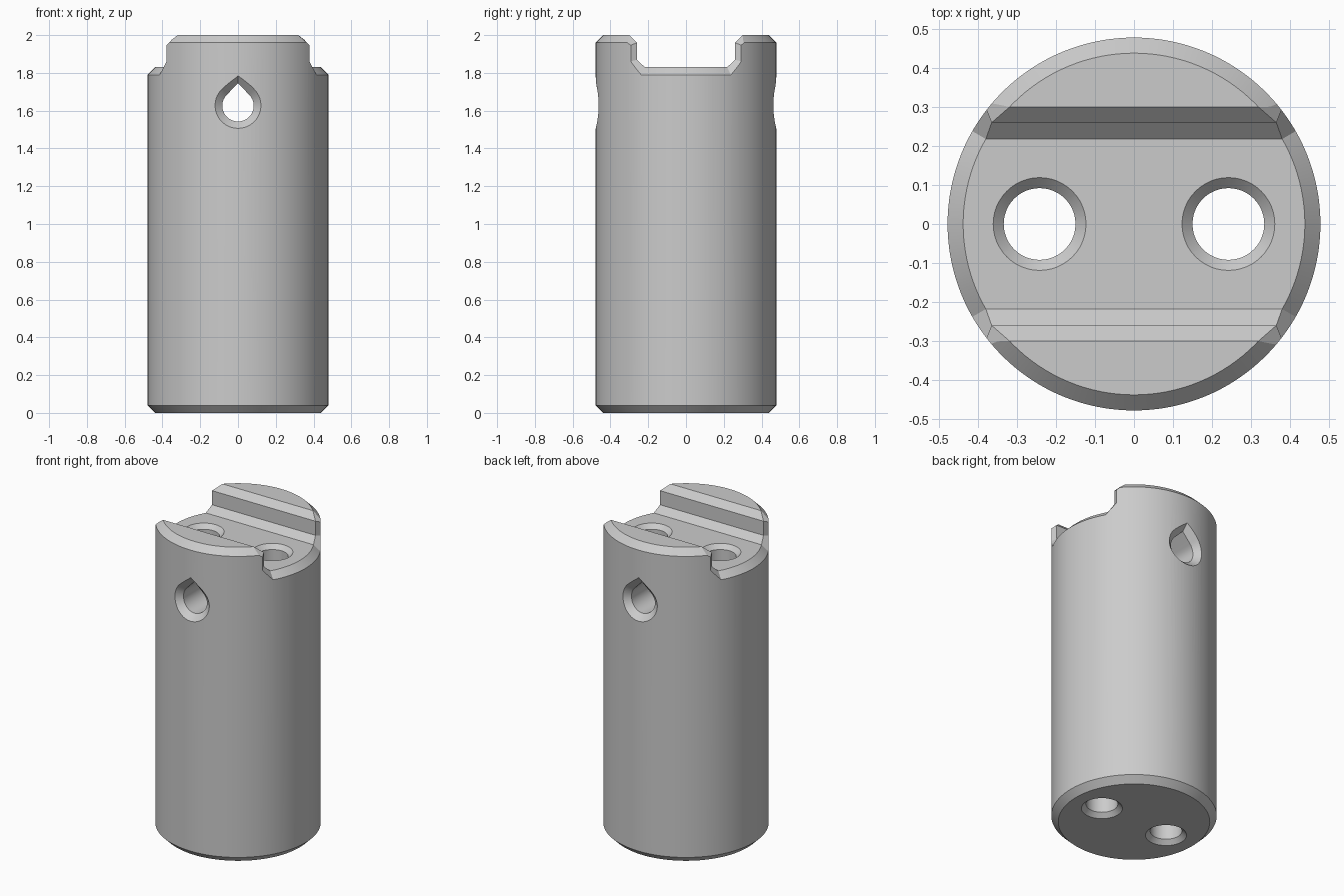
import bpy, bmesh
from math import sin, cos, pi, sqrt, radians

R, RIM, C = 0.478, 0.438, 0.04      # outer radius, chamfered radius, chamfer size
OVER = 0.486                        # radius just outside the body, for clean cuts

old = bpy.data.objects.get("Cube")
if old:
    bpy.data.objects.remove(old, do_unlink=True)

steel = bpy.data.materials.new("grey metal")
steel.use_nodes = True
grey = (0.6, 0.6, 0.6, 1)
steel.diffuse_color = grey
steel.node_tree.nodes["Principled BSDF"].inputs["Base Color"].default_value = grey


def loft(name, rings):
    """Closed solid skinned through rings of equal point count."""
    bm = bmesh.new()
    loops = [[bm.verts.new(p) for p in ring] for ring in rings]
    n = len(loops[0])
    for a, b in zip(loops, loops[1:]):
        for i in range(n):
            j = (i + 1) % n
            bm.faces.new((a[i], a[j], b[j], b[i]))
    bm.faces.new(loops[0][::-1])
    bm.faces.new(loops[-1])
    bmesh.ops.recalc_face_normals(bm, faces=bm.faces)
    mesh = bpy.data.meshes.new(name)
    bm.to_mesh(mesh)
    bm.free()
    mesh.materials.append(steel)
    ob = bpy.data.objects.new(name, mesh)
    bpy.context.collection.objects.link(ob)
    return ob


def circle(r, z, n, x=0):
    return [(x + r * cos(2 * pi * i / n), r * sin(2 * pi * i / n), z) for i in range(n)]


# Chamfered cylindrical body
body = loft("body", [circle(r, z, 128) for r, z in
                     ((RIM, 0), (R, C), (R, 2 - C), (RIM, 2))])

cutters = []


# Slot across the top, flaring where it breaks out of the cylinder
def slot_profile(half_floor, floor_z, wall, radius):
    side = [(half_floor, floor_z, radius)] + wall
    floor = [(half_floor * (k / 12 - 1), floor_z, radius) for k in range(1, 24)]
    return [(-y, z, r) for y, z, r in side[::-1]] + floor + side


def arc_ring(profile, side):
    return [(side * sqrt(r * r - y * y), y, z) for y, z, r in profile]


def flat_ring(profile, x):
    return [(x, y, z) for y, z, r in profile]


inner = slot_profile(0.218, 1.83, [(0.26, 1.87, 0.448), (0.26, 1.96, 0.448),
                                   (0.30, 2.0, RIM), (0.30, 2.2, RIM)], RIM)
outer = slot_profile(0.242, 1.782, [(0.301, 1.858, OVER), (0.301, 1.943, OVER),
                                    (0.358, 2.0, OVER), (0.358, 2.2, OVER)], OVER)
cutters.append(loft("slot_cutter", [
    flat_ring(outer, -0.6), arc_ring(outer, -1), arc_ring(inner, -1),
    arc_ring(inner, 1), arc_ring(outer, 1), flat_ring(outer, 0.6)]))

# Two vertical bores, countersunk at both ends
for name, x in (("left", 0.242), ("right", -0.242)):
    cutters.append(loft(name + "_bore_cutter", [circle(r, z, 48, x) for r, z in
                   ((0.149, -0.03), (0.092, 0.027), (0.092, 1.803), (0.149, 1.86))]))


# Teardrop cross hole with a bevelled mouth on the curved wall
def teardrop(r, cz, tip):
    pts = [(r * cos(a), cz + r * sin(a)) for a in
           (radians(135 + 270 * i / 40) for i in range(41))]
    return pts + [(0, cz + tip)]


def wall_y(x, radius):
    return sqrt(radius * radius - x * x)


hole = teardrop(0.083, 1.626, 0.119)
mouth = teardrop(0.129, 1.628, 0.165)
front = [[(x, -0.6, z) for x, z in mouth],
         [(x, -wall_y(x, OVER), z) for x, z in mouth],
         [(x, C - wall_y(x, R), z) for x, z in hole]]
back = [[(x, -y, z) for x, y, z in ring] for ring in reversed(front)]
cutters.append(loft("cross_hole_cutter", front + back))

# Cut everything out of the body, then discard the cutters
for cutter in cutters:
    cutter.hide_render = True
    mod = body.modifiers.new(cutter.name, 'BOOLEAN')
    mod.operation = 'DIFFERENCE'
    mod.solver = 'EXACT'
    mod.object = cutter

bpy.ops.object.select_all(action='DESELECT')
bpy.context.view_layer.objects.active = body
body.select_set(True)
for mod in list(body.modifiers):
    bpy.ops.object.modifier_apply(modifier=mod.name)
for cutter in cutters:
    bpy.data.objects.remove(cutter, do_unlink=True)

bpy.ops.object.shade_smooth_by_angle(angle=radians(20))
